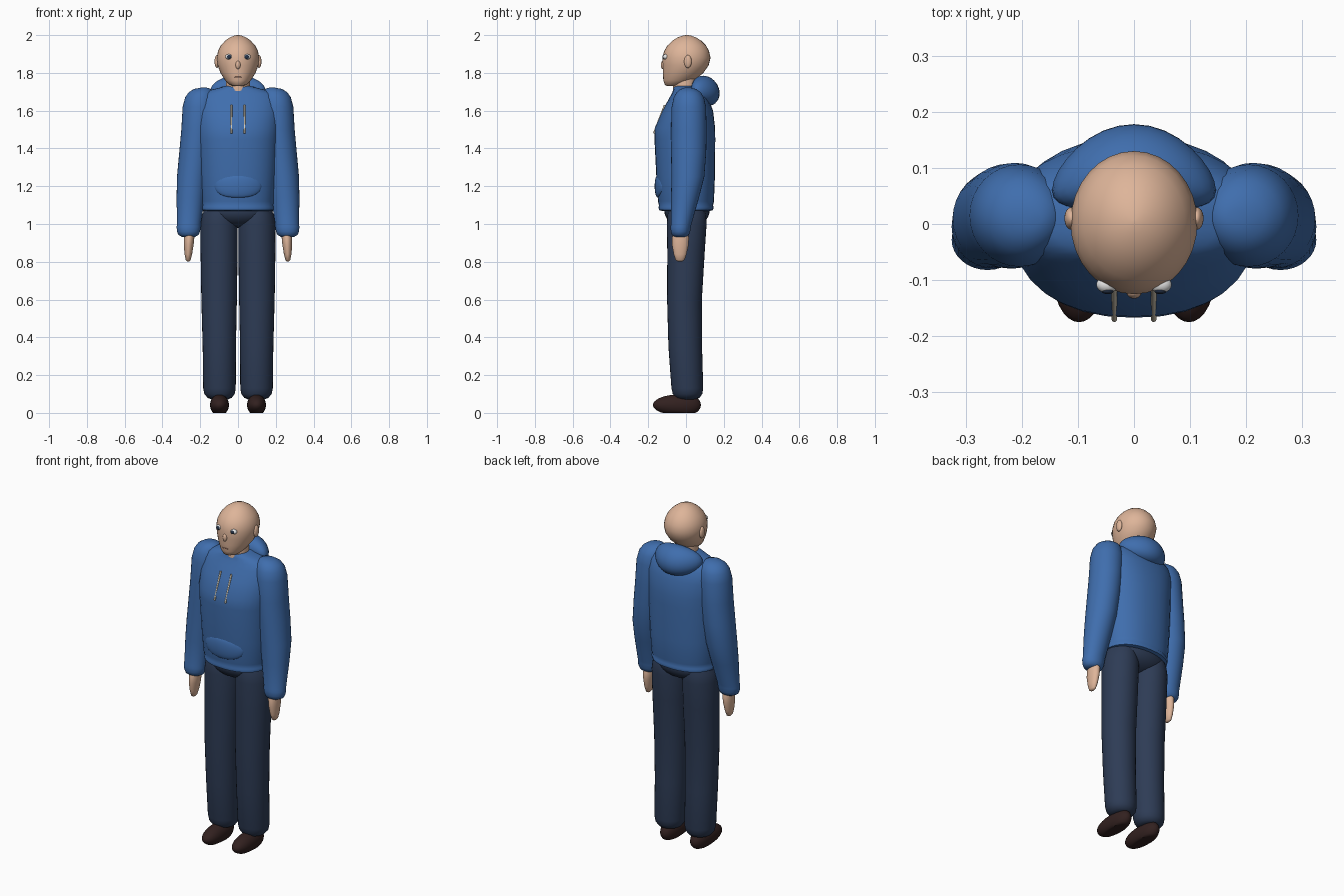
import bpy, bmesh, math
from mathutils import Vector

cube = bpy.data.objects.get("Cube")
if cube:
    bpy.data.objects.remove(cube, do_unlink=True)


def material(name, rgb):
    m = bpy.data.materials.new(name)
    m.use_nodes = True
    m.diffuse_color = (*rgb, 1)
    m.node_tree.nodes["Principled BSDF"].inputs["Base Color"].default_value = (*rgb, 1)
    return m


BLUE = material("blue sweatshirt", (0.05, 0.155, 0.42))
NAVY = material("navy trousers", (0.027, 0.045, 0.092))
SKIN = material("skin", (0.73, 0.46, 0.32))
SHOE = material("dark brown leather", (0.032, 0.015, 0.014))
CORD = material("cream cord", (0.7, 0.63, 0.5))
WHITE = material("eye white", (0.8, 0.8, 0.8))
IRIS = material("dark iris", (0.02, 0.035, 0.07))
LIP = material("lip", (0.42, 0.2, 0.15))


def finish(name, bm, mat, angle=50):
    bmesh.ops.recalc_face_normals(bm, faces=bm.faces)
    mesh = bpy.data.meshes.new(name)
    bm.to_mesh(mesh)
    bm.free()
    mesh.materials.append(mat)
    ob = bpy.data.objects.new(name, mesh)
    bpy.context.collection.objects.link(ob)
    bpy.ops.object.select_all(action='DESELECT')
    ob.select_set(True)
    bpy.context.view_layer.objects.active = ob
    bpy.ops.object.shade_smooth_by_angle(angle=math.radians(angle))
    return ob


def loft(name, rings, mat, power=2.0, sides=32):
    """Skin horizontal superellipse rings given as (x, y, z, rx, ry)."""
    bm = bmesh.new()
    loops = []
    for x, y, z, rx, ry in rings:
        loop = []
        for i in range(sides):
            a = math.tau * i / sides
            c, s = math.cos(a), math.sin(a)
            loop.append(bm.verts.new((
                x + rx * math.copysign(abs(c) ** (2 / power), c),
                y + ry * math.copysign(abs(s) ** (2 / power), s), z)))
        loops.append(loop)
    for a, b in zip(loops, loops[1:]):
        for i in range(sides):
            j = (i + 1) % sides
            bm.faces.new((a[i], a[j], b[j], b[i]))
    bm.faces.new(loops[0])
    bm.faces.new(loops[-1])
    return finish(name, bm, mat)


def centred(rows):
    """Turn (z, half width, front y, back y) rows into rings on the midline."""
    return [(0, (f + b) / 2, z, w, (b - f) / 2) for z, w, f, b in rows]


def ball(name, centre, radii, mat, shape=None):
    bm = bmesh.new()
    bmesh.ops.create_uvsphere(bm, u_segments=32, v_segments=16, radius=1)
    for v in bm.verts:
        p = Vector(a * r for a, r in zip(v.co, radii))
        v.co = (shape(p) if shape else p) + Vector(centre)
    return finish(name, bm, mat)


def rod(name, start, end, radius, mat):
    start, end = Vector(start), Vector(end)
    bm = bmesh.new()
    bmesh.ops.create_cone(bm, cap_ends=True, segments=12, radius1=radius,
                          radius2=radius, depth=(end - start).length)
    turn = (end - start).to_track_quat('Z', 'Y')
    for v in bm.verts:
        v.co = turn @ v.co + (start + end) / 2
    return finish(name, bm, mat)


# Head, neck and face
loft("head", centred([
    (1.73, .025, -.10, -.03), (1.737, .045, -.112, .0), (1.76, .068, -.12, .045),
    (1.80, .093, -.122, .092), (1.84, .108, -.124, .12), (1.88, .113, -.125, .13),
    (1.915, .106, -.116, .122), (1.945, .091, -.098, .106), (1.97, .068, -.072, .081),
    (1.987, .045, -.046, .055), (1.997, .02, -.018, .027), (2.0, .004, 0, .008)]), SKIN)
loft("neck", centred([(1.66, .066, -.07, .06), (1.72, .064, -.07, .055),
                      (1.80, .06, -.06, .055)]), SKIN)
ball("nose", (0, -.122, 1.842), (.013, .011, .022), SKIN)
ball("mouth", (0, -.119, 1.778), (.02, .004, .003), LIP)

# Sweatshirt body
loft("sweatshirt_body", centred([
    (1.07, .175, -.13, .13), (1.074, .19, -.143, .143), (1.09, .193, -.146, .147),
    (1.096, .189, -.143, .143), (1.12, .194, -.148, .148), (1.25, .203, -.157, .153),
    (1.45, .214, -.167, .155), (1.51, .217, -.165, .154), (1.60, .222, -.125, .143),
    (1.66, .215, -.092, .12), (1.69, .195, -.076, .10), (1.708, .15, -.068, .085),
    (1.725, .085, -.066, .075), (1.73, .072, -.058, .065)]), BLUE, power=2.25)
ball("hood", (0, .103, 1.705), (.146, .074, .08), BLUE,
     lambda p: Vector((p.x, p.y - 2 * p.x * p.x - .15 * p.z, p.z)))


def pocket_shape(p):
    # Squared-off ends follow the curve of the belly
    x = .125 * math.copysign(abs(p.x / .125) ** .8, p.x)
    return Vector((x, p.y + 1.6 * x * x, p.z))


ball("front_pocket", (0, -.15, 1.2), (.125, .016, .06), BLUE, pocket_shape)

# Pelvis joins the two legs under the hem
ball("pelvis", (0, .005, 1.07), (.185, .12, .09), NAVY)

# Paired parts
for side, s in (("left", 1), ("right", -1)):
    def mirrored(rings):
        return [(s * x, y, z, rx, ry) for x, y, z, rx, ry in rings]

    loft(side + "_sleeve", mirrored([
        (.18, .01, 1.722, .015, .015), (.188, .012, 1.715, .045, .04),
        (.195, .014, 1.697, .066, .064), (.2, .015, 1.67, .08, .08),
        (.204, .015, 1.62, .089, .091), (.212, .015, 1.5, .088, .094),
        (.225, .014, 1.38, .086, .093), (.24, .01, 1.25, .083, .087),
        (.25, -.005, 1.14, .075, .074), (.26, -.025, 1.0, .063, .054),
        (.261, -.028, .985, .064, .054), (.262, -.029, .96, .061, .051),
        (.262, -.03, .942, .053, .045), (.262, -.03, .932, .035, .03)]), BLUE)
    loft(side + "_hand", mirrored([
        (.264, -.032, .802, .006, .012), (.264, -.032, .81, .013, .024),
        (.263, -.031, .84, .02, .034), (.261, -.03, .89, .026, .044),
        (.259, -.029, .93, .028, .044), (.259, -.029, .96, .024, .035)]), SKIN)
    loft(side + "_trouser_leg", mirrored([
        (.097, .008, .072, .045, .045), (.097, .008, .08, .064, .064),
        (.098, .008, .1, .08, .078), (.098, .007, .13, .086, .084),
        (.099, -.004, .35, .088, .089), (.1, -.008, .6, .094, .092),
        (.1, .0, .85, .098, .099), (.1, .004, 1.0, .098, .105),
        (.1, .004, 1.05, .09, .102), (.1, .004, 1.09, .07, .09)]), NAVY)

    # Shoe is a rounded lozenge, low at the toe and flat below
    def shoe_shape(p):
        y = .127 * math.copysign(abs(p.y / .127) ** .75, p.y)
        height = .85 + 1.5 * (y + .1)
        return Vector((p.x, y, max(p.z * min(height, 1.1), -.042)))

    ball(side + "_shoe", (s * .098, -.048, .042), (.05, .127, .056), SHOE, shoe_shape)

    ball(side + "_ear", (s * .112, .01, 1.86), (.012, .02, .034), SKIN)
    ball(side + "_eye", (s * .048, -.108, 1.885), (.019, .015, .014), WHITE)
    ball(side + "_iris", (s * .047, -.119, 1.885), (.011, .006, .011), IRIS)
    rod(side + "_drawstring", (s * .035, -.17, 1.48), (s * .035, -.112, 1.63), .005, CORD)
